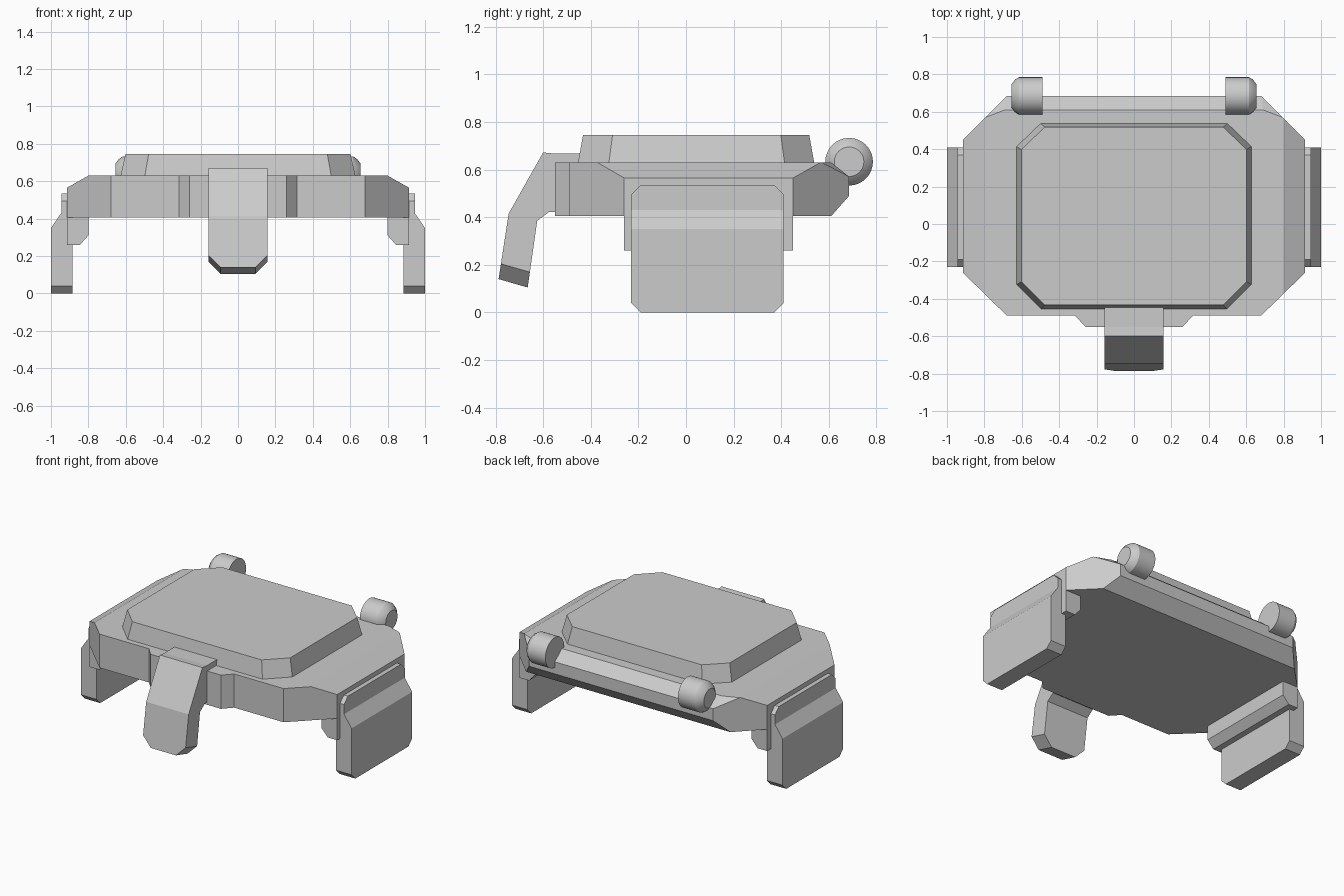
import bpy, bmesh, math
from mathutils import Vector

cube = bpy.data.objects.get("Cube")
if cube:
    bpy.data.objects.remove(cube, do_unlink=True)

grey = bpy.data.materials.new("light grey")
grey.use_nodes = True
colour = (0.6, 0.6, 0.6, 1)
grey.diffuse_color = colour
grey.node_tree.nodes["Principled BSDF"].inputs["Base Color"].default_value = colour


def finish(name, bm):
    bmesh.ops.recalc_face_normals(bm, faces=bm.faces)
    mesh = bpy.data.meshes.new(name)
    bm.to_mesh(mesh)
    bm.free()
    mesh.materials.append(grey)
    obj = bpy.data.objects.new(name, mesh)
    bpy.context.collection.objects.link(obj)
    return obj


def prism(outline, axis, lo, hi):
    """Extrude a 2D outline along an axis; returns a bmesh."""
    bm = bmesh.new()
    place = {"x": lambda a, b: (lo, a, b),
             "y": lambda a, b: (a, lo, b),
             "z": lambda a, b: (a, b, lo)}[axis]
    face = bm.faces.new([bm.verts.new(place(a, b)) for a, b in outline])
    move = Vector([hi - lo if axis == c else 0 for c in "xyz"])
    new = bmesh.ops.extrude_face_region(bm, geom=[face], use_keep_orig=True)["geom"]
    bmesh.ops.translate(bm, vec=move, verts=[v for v in new if isinstance(v, bmesh.types.BMVert)])
    bmesh.ops.recalc_face_normals(bm, faces=bm.faces)
    return bm


def slice_off(bm, point, normal):
    """Remove everything on the normal's side of a plane and cap the cut."""
    geom = bm.verts[:] + bm.edges[:] + bm.faces[:]
    bmesh.ops.bisect_plane(bm, geom=geom, dist=1e-5, plane_co=point,
                           plane_no=Vector(normal).normalized(), clear_outer=True)
    bmesh.ops.holes_fill(bm, edges=[e for e in bm.edges if e.is_boundary], sides=0)


def mirrored(points):
    return points + [(-x, y) for x, y in reversed(points)]


# Main body: clipped slab with a stepped front
half = [(0.26, -0.55), (0.315, -0.49), (0.68, -0.49), (0.915, -0.26), (0.915, 0.45), (0.68, 0.685)]
body = prism(mirrored(half), "z", 0.405, 0.63)
slice_off(body, (0, 0.61, 0.63), (0, 0.06, 0.075))
slice_off(body, (0, 0.61, 0.405), (0, 0.085, -0.075))
for s in (1, -1):
    slice_off(body, (s * 0.8, 0, 0.63), (s * 0.065, 0, 0.115))
    # Small facet where the rear bevel meets each corner
    a, b, c = Vector((s * 0.8, 0.568, 0.63)), Vector((s * 0.69, 0.61, 0.63)), Vector((s * 0.68, 0.685, 0.57))
    n = (b - a).cross(c - a)
    slice_off(body, a, n if n.z > 0 else -n)
finish("body", body)

# Raised top plate with tapered sides
plate_half = [(0.5, -0.455), (0.63, -0.325), (0.63, 0.415), (0.5, 0.54)]
plate = prism(mirrored(plate_half), "z", 0.62, 0.745)
for v in plate.verts:
    if v.co.z > 0.7:
        v.co.x *= 0.955
        v.co.y = 0.043 + (v.co.y - 0.043) * 0.955
finish("top_plate", plate)

# Front clip: bent strip with clipped tip corners
clip_side = [(-0.44, 0.667), (-0.55, 0.667), (-0.6, 0.672), (-0.745, 0.415), (-0.787, 0.14),
             (-0.665, 0.105), (-0.625, 0.385), (-0.575, 0.422), (-0.44, 0.422)]
clip = prism(clip_side, "x", -0.157, 0.157)
for s in (1, -1):
    slice_off(clip, (s * 0.157, -0.78, 0.205), (s, -0.276, -0.961))
finish("front_clip", clip)

# Side flaps, brackets and rear rollers
flap_side = [(0.885, 0), (1, 0), (1, 0.35), (0.945, 0.43), (0.945, 0.535), (0.885, 0.535)]
bracket_side = [(0.8, 0.42), (0.8, 0.31), (0.845, 0.26), (0.915, 0.26), (0.915, 0.42)]
roller_rings = [(0.49, 0.1), (0.615, 0.1), (0.637, 0.086), (0.655, 0.062)]
for side, s in (("left", 1), ("right", -1)):
    flap = prism([(s * x, z) for x, z in flap_side], "y", -0.23, 0.41)
    for y, dy in ((-0.23, -1), (0.41, 1)):
        slice_off(flap, (0, y, 0.04), (0, dy, -1))
        slice_off(flap, (0, y, 0.495), (0, dy, 1))
    finish(side + "_flap", flap)
    finish(side + "_bracket", prism([(s * x, z) for x, z in bracket_side], "y", -0.26, 0.45))

    roller = bmesh.new()
    rings = []
    for x, r in roller_rings:
        angles = [2 * math.pi * i / 32 for i in range(32)]
        rings.append([roller.verts.new((s * x, 0.685 + r * math.cos(t), 0.633 + r * math.sin(t)))
                      for t in angles])
    for a, b in zip(rings, rings[1:]):
        for i in range(32):
            j = (i + 1) % 32
            roller.faces.new((a[i], a[j], b[j], b[i]))
    roller.faces.new(rings[0])
    roller.faces.new(rings[-1])
    obj = finish(side + "_roller", roller)
    bpy.ops.object.select_all(action="DESELECT")
    obj.select_set(True)
    bpy.context.view_layer.objects.active = obj
    bpy.ops.object.shade_smooth_by_angle(angle=math.radians(25))
